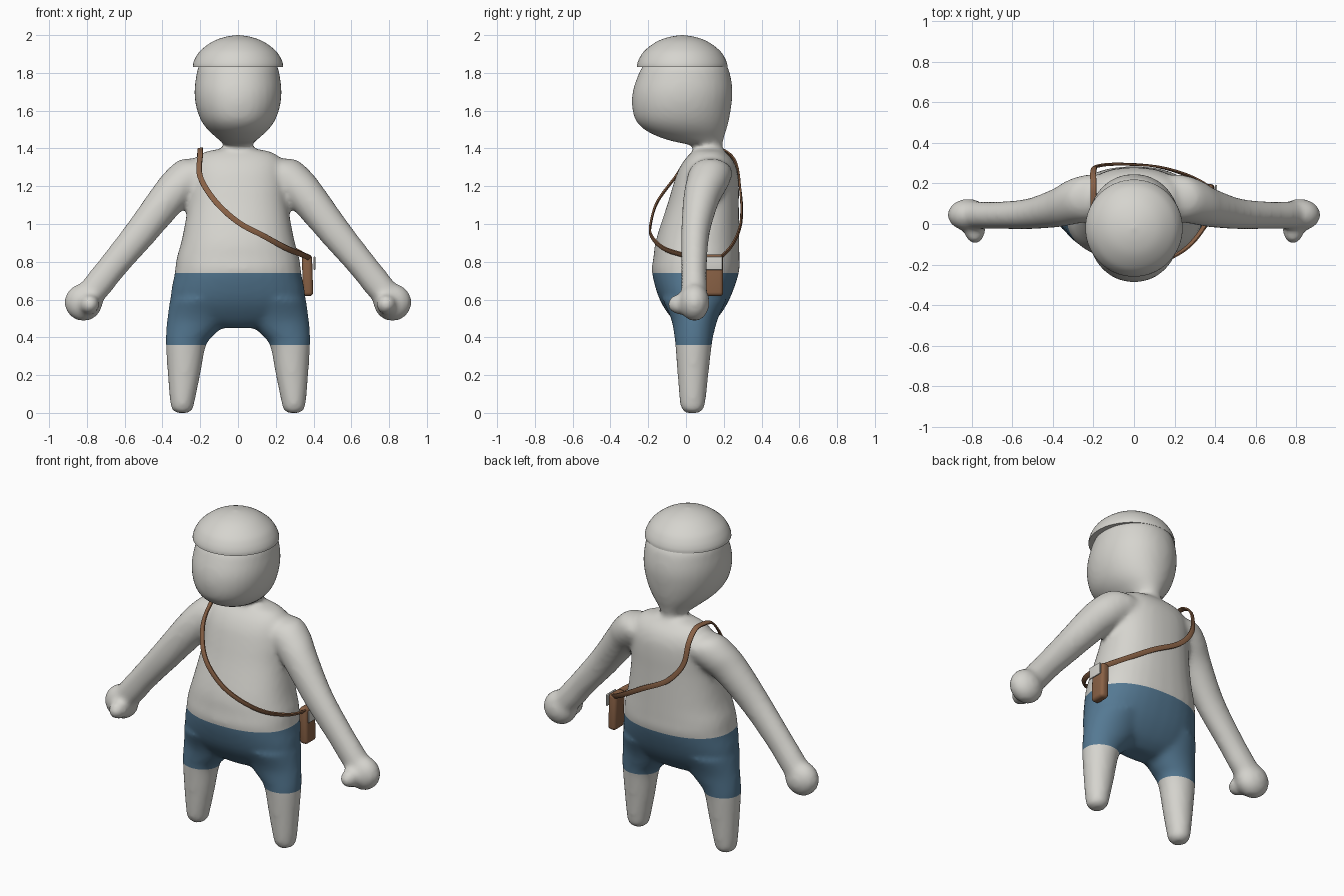
import bpy, bmesh, math
from mathutils import Vector

cube = bpy.data.objects.get("Cube")
if cube:
    bpy.data.objects.remove(cube, do_unlink=True)


def material(name, rgb):
    m = bpy.data.materials.new(name)
    m.use_nodes = True
    m.diffuse_color = (*rgb, 1)
    m.node_tree.nodes["Principled BSDF"].inputs["Base Color"].default_value = (*rgb, 1)
    return m


pale = material("pale grey", (0.67, 0.66, 0.62))
blue = material("shorts blue", (0.09, 0.19, 0.29))
brown = material("leather brown", (0.25, 0.12, 0.06))


def resample(rows, steps, closed=False):
    """Smooth spline through rows of numbers."""
    n, out = len(rows), []
    pick = (lambda i: rows[i % n]) if closed else (lambda i: rows[max(0, min(n - 1, i))])
    for i in range(n if closed else n - 1):
        for s in range(steps):
            t = s / steps
            out.append([b + 0.5 * t * (c - a + t * (2 * a - 5 * b + 4 * c - d + t * (3 * (b - c) + d - a)))
                        for a, b, c, d in zip(pick(i - 1), pick(i), pick(i + 1), pick(i + 2))])
    return out if closed else out + [list(rows[-1])]


def loft(bm, rings, sides=32, power=2.0, closed=False):
    """Skin over rings given as (centre, half axis, half axis)."""
    def bend(v):
        return math.copysign(abs(v) ** (2 / power), v)
    loops = []
    for c, u, v in rings:
        angles = [2 * math.pi * (k + 0.5) / sides for k in range(sides)]
        loops.append([bm.verts.new(c + u * bend(math.cos(a)) + v * bend(math.sin(a))) for a in angles])
    pairs = list(zip(loops, loops[1:]))
    if closed:
        pairs.append((loops[-1], loops[0]))
    else:
        bm.faces.new(loops[0][::-1])
        bm.faces.new(loops[-1])
    for a, b in pairs:
        for k in range(sides):
            j = (k + 1) % sides
            bm.faces.new((a[k], a[j], b[j], b[k]))


def upright(rows, steps=4):
    """Rows of z, x, y, half width, half depth."""
    return [(Vector((x, y, z)), Vector((max(w, 0.002), 0, 0)), Vector((0, max(d, 0.002), 0)))
            for z, x, y, w, d in resample(rows, steps)]


def ball(bm, centre, radii):
    res = bmesh.ops.create_uvsphere(bm, u_segments=24, v_segments=16, radius=1)
    for v in res["verts"]:
        v.co = Vector(centre) + Vector([a * b for a, b in zip(v.co, radii)])


def finish(bm, name, mats):
    bmesh.ops.recalc_face_normals(bm, faces=bm.faces[:])
    me = bpy.data.meshes.new(name)
    bm.to_mesh(me)
    bm.free()
    ob = bpy.data.objects.new(name, me)
    bpy.context.collection.objects.link(ob)
    for m in mats:
        me.materials.append(m)
    return ob


def smooth(ob, degrees=40):
    bpy.ops.object.select_all(action="DESELECT")
    ob.select_set(True)
    bpy.context.view_layer.objects.active = ob
    bpy.ops.object.shade_smooth_by_angle(angle=math.radians(degrees))


# Body volumes: torso, head with neck, legs, arms and hands
bm = bmesh.new()
torso = [(0.45, 0, 0.04, 0.12, 0.06), (0.5, 0, 0.045, 0.29, 0.12), (0.6, 0, 0.045, 0.355, 0.185),
         (0.74, 0, 0.05, 0.335, 0.23), (0.82, 0, 0.055, 0.325, 0.228), (0.92, 0, 0.062, 0.297, 0.22),
         (1.1, 0, 0.09, 0.265, 0.19), (1.2, 0, 0.105, 0.26, 0.175), (1.28, 0, 0.115, 0.25, 0.158),
         (1.34, 0, 0.12, 0.23, 0.128), (1.38, 0, 0.12, 0.18, 0.09), (1.4, 0, 0.12, 0.08, 0.07)]
loft(bm, upright(torso), power=2.3)

head = [(1.36, 0, 0.12, 0.075, 0.08), (1.41, 0, 0.12, 0.064, 0.073), (1.435, 0, 0.068, 0.09, 0.128),
        (1.46, 0, 0.03, 0.118, 0.172), (1.5, 0, -0.003, 0.162, 0.218), (1.55, 0, -0.02, 0.197, 0.248),
        (1.62, 0, -0.023, 0.222, 0.263), (1.7, 0, -0.018, 0.231, 0.265), (1.78, 0, -0.01, 0.222, 0.247),
        (1.84, 0, -0.005, 0.205, 0.22), (1.93, 0, 0, 0.12, 0.13)]
loft(bm, upright(head), power=2.1)

leg = [(0, 0.295, 0.035, 0.035, 0.037), (0.015, 0.295, 0.035, 0.054, 0.055), (0.05, 0.295, 0.035, 0.064, 0.067),
       (0.2, 0.286, 0.037, 0.086, 0.082), (0.36, 0.275, 0.04, 0.107, 0.097), (0.42, 0.25, 0.042, 0.132, 0.106),
       (0.5, 0.21, 0.045, 0.165, 0.125), (0.6, 0.19, 0.045, 0.17, 0.17)]
# Arm rows: x, y, z, half height, half depth
arm = [(0.1, 0.13, 1.28, 0.09, 0.1), (0.21, 0.13, 1.268, 0.115, 0.115), (0.3, 0.11, 1.21, 0.108, 0.112),
       (0.38, 0.08, 1.125, 0.098, 0.096), (0.515, 0.05, 0.955, 0.086, 0.076), (0.66, 0.043, 0.78, 0.077, 0.068),
       (0.74, 0.043, 0.68, 0.077, 0.068), (0.82, 0.045, 0.585, 0.07, 0.07)]
for side in (-1, 1):
    loft(bm, upright([(z, side * x, y, w, d) for z, x, y, w, d in leg]))
    across = Vector((side * 0.75, 0, 0.66))
    loft(bm, [(Vector((side * x, y, z)), across * h, Vector((0, d, 0)))
              for x, y, z, h, d in resample(arm, 4)])
    ball(bm, (side * 0.818, 0.045, 0.585), (0.102, 0.08, 0.1))
    ball(bm, (side * 0.785, -0.03, 0.575), (0.052, 0.068, 0.055))

# Fuse the volumes into one soft skin
rough = finish(bm, "body_volumes", [])
remesh = rough.modifiers.new("Fuse", "REMESH")
remesh.mode = "VOXEL"
remesh.voxel_size = 0.015
soften = rough.modifiers.new("Soften", "SMOOTH")
soften.factor = 0.5
soften.iterations = 10
bpy.context.view_layer.update()
skin = bpy.data.meshes.new_from_object(rough.evaluated_get(bpy.context.evaluated_depsgraph_get()))
bpy.data.objects.remove(rough, do_unlink=True)

# Cut the shorts' waist and hems, then colour between them
bm = bmesh.new()
bm.from_mesh(skin)
HEM, WAIST, REACH = 0.36, 0.74, 0.45
bottom = min(v.co.z for v in bm.verts)
for v in bm.verts:
    v.co.z -= bottom * max(0, 1 - v.co.z / 0.1)
for height in (HEM, WAIST):
    faces = [f for f in bm.faces if abs(f.calc_center_median().x) < REACH]
    geom = set(faces) | {e for f in faces for e in f.edges} | {v for f in faces for v in f.verts}
    bmesh.ops.bisect_plane(bm, geom=list(geom), dist=0.001, plane_co=(0, 0, height), plane_no=(0, 0, 1))
for f in bm.faces:
    c = f.calc_center_median()
    f.material_index = int(HEM < c.z < WAIST and abs(c.x) < REACH)
smooth(finish(bm, "body", [pale, blue]), 80)

# Domed cap with a flat underside
bm = bmesh.new()
dome = [(1.83, 0.24), (1.85, 0.238), (1.88, 0.226), (1.915, 0.202), (1.95, 0.16), (1.975, 0.115), (1.992, 0.06), (2, 0.004)]
loft(bm, upright([(z, 0, -0.02, r, r) for z, r in dome]), sides=48)
smooth(finish(bm, "cap", [pale]))

# Shoulder strap looping across the chest and back
path = [(-0.2, 0.13, 1.395), (-0.2, 0.03, 1.365), (-0.2, -0.055, 1.25), (-0.12, -0.15, 1.12),
        (0, -0.185, 1.01), (0.13, -0.185, 0.94), (0.25, -0.125, 0.875), (0.335, -0.03, 0.84),
        (0.37, 0.06, 0.825), (0.375, 0.15, 0.82), (0.355, 0.19, 0.83), (0.25, 0.245, 0.89),
        (0.1, 0.285, 0.98), (-0.08, 0.295, 1.08), (-0.18, 0.285, 1.2), (-0.2, 0.26, 1.33), (-0.2, 0.2, 1.39)]
points = [Vector(p) for p in resample(path, 6, closed=True)]
rings = []
for i, p in enumerate(points):
    along = (points[(i + 1) % len(points)] - points[i - 1]).normalized()
    out = p - Vector((p.x * 0.5, 0.08, 1.0))
    wide = along.cross(out).normalized()
    rings.append((p, wide * 0.015, along.cross(wide) * 0.006))
bm = bmesh.new()
loft(bm, rings, sides=8, power=4, closed=True)
smooth(finish(bm, "shoulder_strap", [brown]))


def rounded_box(name, centre, size, bevel, tilt, mat):
    bm = bmesh.new()
    bmesh.ops.create_cube(bm, size=1)
    bmesh.ops.scale(bm, vec=size, verts=bm.verts[:])
    bmesh.ops.bevel(bm, geom=bm.edges[:], offset=bevel, segments=4, profile=0.5, affect="EDGES")
    ob = finish(bm, name, [mat])
    ob.location = centre
    ob.rotation_euler = (0, tilt, 0)
    smooth(ob)


# Hip pouch and its pale flap
rounded_box("pouch", (0.368, 0.147, 0.728), (0.054, 0.1, 0.22), 0.02, -0.03, brown)
rounded_box("pouch_flap", (0.405, 0.147, 0.792), (0.01, 0.092, 0.07), 0.004, 0, pale)
